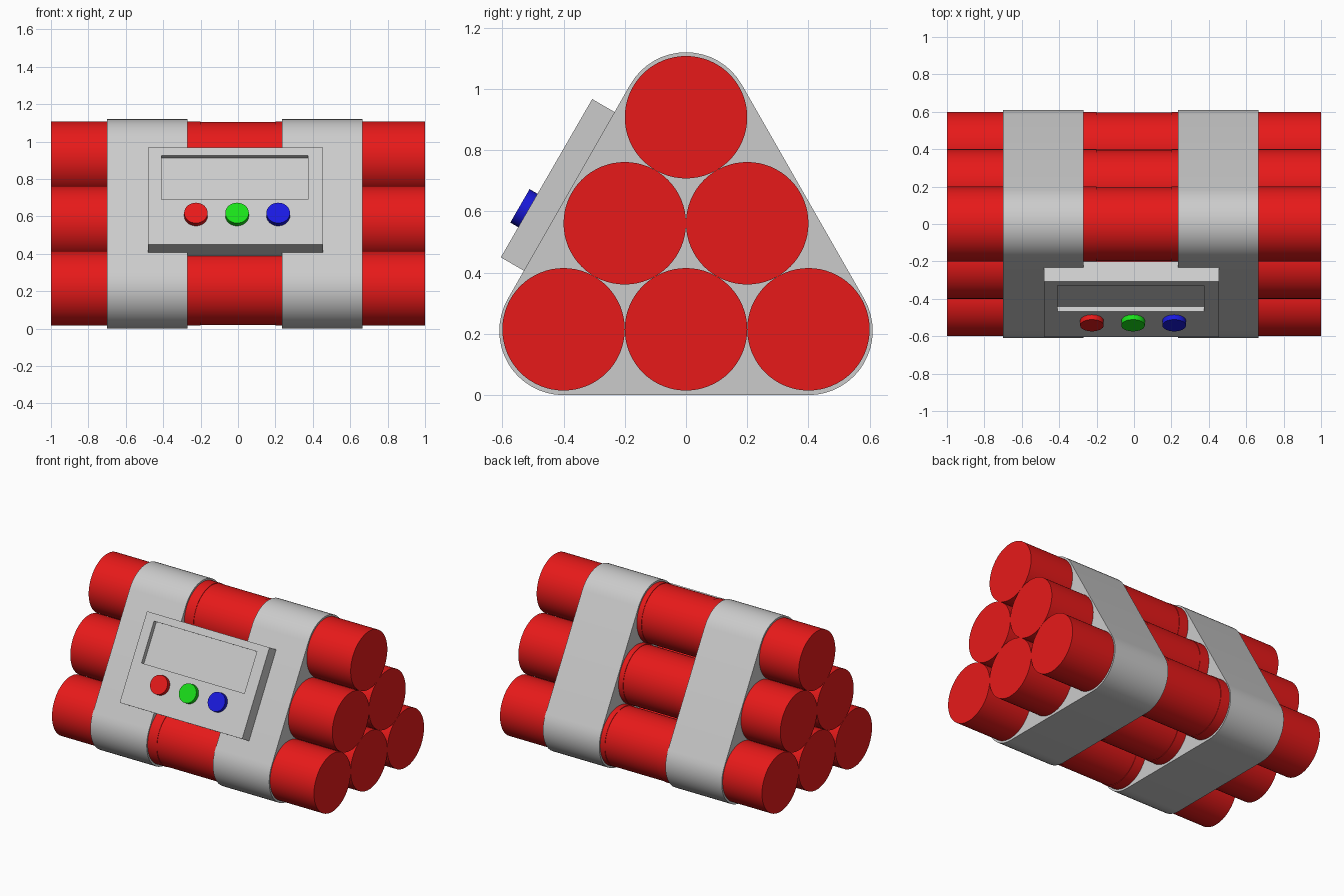
import bpy, bmesh, math
from mathutils import Matrix, Vector

if "Cube" in bpy.data.objects:
    bpy.data.objects.remove(bpy.data.objects["Cube"])


def material(name, rgb):
    m = bpy.data.materials.new(name)
    m.diffuse_color = (*rgb, 1)
    m.use_nodes = True
    m.node_tree.nodes["Principled BSDF"].inputs["Base Color"].default_value = m.diffuse_color
    return m


def finish(name, bm, mat=None, matrix=None):
    bmesh.ops.recalc_face_normals(bm, faces=bm.faces)
    me = bpy.data.meshes.new(name)
    bm.to_mesh(me)
    bm.free()
    ob = bpy.data.objects.new(name, me)
    bpy.context.collection.objects.link(ob)
    if mat:
        me.materials.append(mat)
    if matrix:
        ob.matrix_world = matrix
    bpy.ops.object.select_all(action='DESELECT')
    ob.select_set(True)
    bpy.context.view_layer.objects.active = ob
    bpy.ops.object.shade_smooth_by_angle(angle=math.radians(30))
    return ob


def loft(sections):
    """Skin a list of equal-length point loops and cap both ends."""
    bm = bmesh.new()
    loops = [[bm.verts.new(p) for p in s] for s in sections]
    n = len(loops[0])
    for a, b in zip(loops, loops[1:]):
        for i in range(n):
            j = (i + 1) % n
            bm.faces.new((a[i], a[j], b[j], b[i]))
    bm.faces.new(loops[0])
    bm.faces.new(loops[-1])
    return bm


def circle(x, y, z, r, n=64):
    return [(x, y + r * math.cos(2 * math.pi * i / n), z + r * math.sin(2 * math.pi * i / n))
            for i in range(n)]


RED = material("red", (0.8, 0.01, 0.01))
GREEN = material("green", (0.01, 0.75, 0.01))
BLUE = material("blue", (0.01, 0.01, 0.75))

# Six stacked tubes, very slightly narrower in the middle
PROFILE = [(-1, 0.2), (-0.2, 0.2), (-0.2, 0.197), (0.2, 0.197), (0.2, 0.2), (1, 0.2)]
for row, count in enumerate((3, 2, 1)):
    for k in range(count):
        y = (k - (count - 1) / 2) * 0.4
        z = 0.215 + row * 0.3464
        finish(f"tube_{row + 1}_{k + 1}", loft([circle(x, y, z, r) for x, r in PROFILE]), RED)

# Two wide bands with a rounded triangular outline
outline = []
for y, z, start in ((0.4, 0.21, -90), (0, 0.91, 30), (-0.4, 0.21, 150)):
    for i in range(17):
        a = math.radians(start + 120 * i / 16)
        outline.append((y + 0.21 * math.cos(a), z + 0.21 * math.sin(a)))
for name, x0, x1 in (("band_left", -0.70, -0.27), ("band_right", 0.235, 0.665)):
    finish(name, loft([[(x, y, z) for y, z in outline] for x in (x0, x1)]))

# Control box on the sloped front; local x across, y up the slope, z outward
FRAME = Matrix.Translation((0, -0.605, 0.45)) @ Matrix.Rotation(math.radians(60), 4, 'X')
bm = loft([[(-0.48, 0, z), (0.455, 0, z), (0.455, 0.597, z), (-0.48, 0.597, z)]
           for z in (-0.122, 0)])
bm.normal_update()
front = max(bm.faces, key=lambda f: f.calc_center_median().z)
bmesh.ops.inset_individual(bm, faces=[front], thickness=0.05)
for v in front.verts:
    v.co.x = -0.41 if v.co.x < 0 else 0.375
    v.co.y = 0.277 if v.co.y < 0.3 else 0.55

# Recessed display window
window = bmesh.ops.extrude_discrete_faces(bm, faces=[front])["faces"][0]
bmesh.ops.translate(bm, verts=window.verts, vec=Vector((0, 0, -0.03)))
finish("control_box", bm, None, FRAME)

# Three round buttons
for name, x, mat in (("button_red", -0.225, RED), ("button_green", -0.005, GREEN),
                     ("button_blue", 0.215, BLUE)):
    bm = bmesh.new()
    bmesh.ops.create_cone(bm, cap_ends=True, segments=32, radius1=0.063, radius2=0.063, depth=0.05)
    finish(name, bm, mat, FRAME @ Matrix.Translation((x, 0.177, 0.005)))
